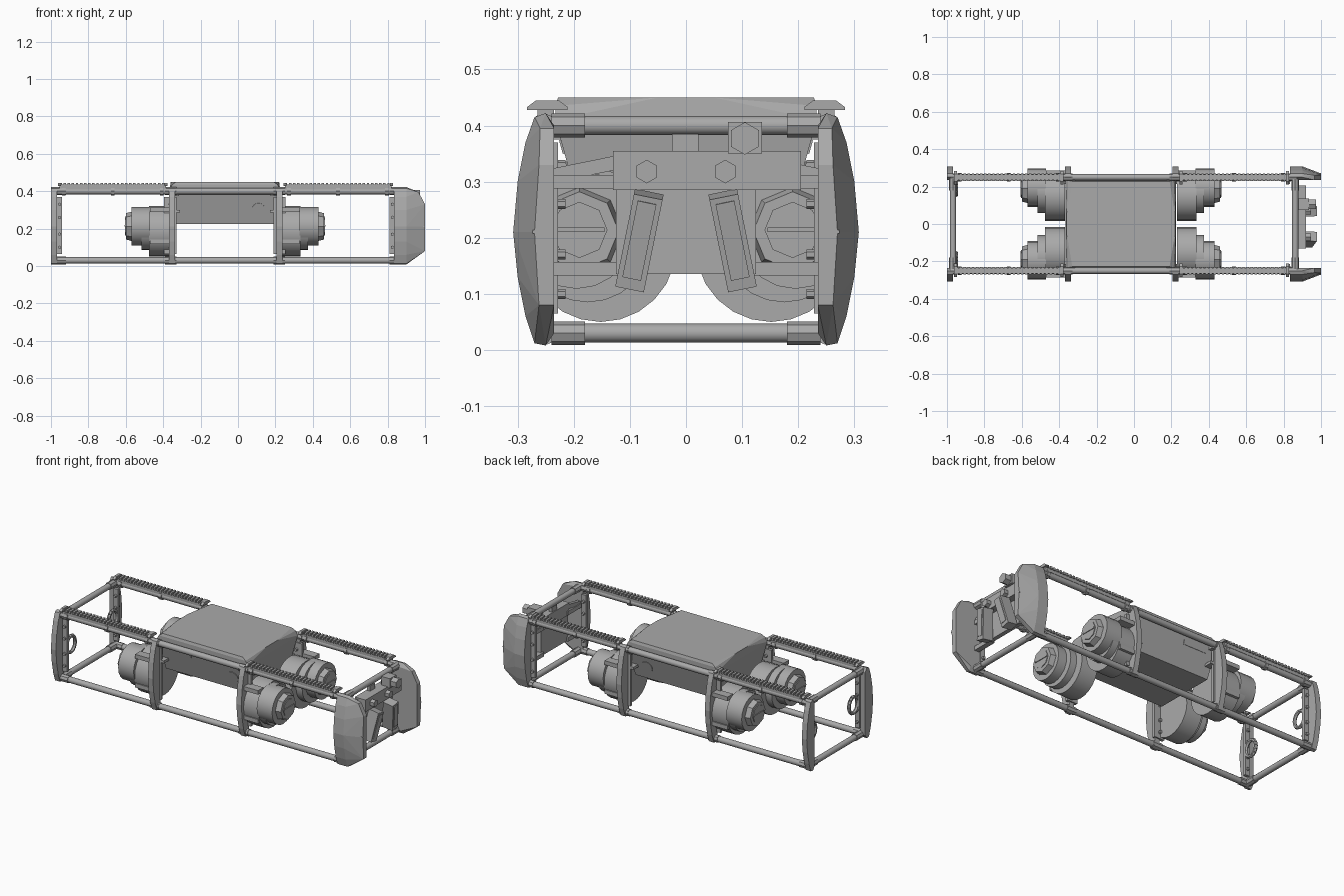
import bpy, bmesh, math
from mathutils import Vector, Matrix

old = bpy.data.objects.get("Cube")
if old:
    bpy.data.objects.remove(old, do_unlink=True)

grey = bpy.data.materials.new("frame grey")
grey.use_nodes = True
COLOUR = (0.4, 0.4, 0.4, 1)
grey.diffuse_color = COLOUR
grey.node_tree.nodes["Principled BSDF"].inputs["Base Color"].default_value = COLOUR

MID = -0.07          # centre of the hull along x
SIDES = (-1, 1)


def finish(name, bm, smooth=False):
    bmesh.ops.recalc_face_normals(bm, faces=bm.faces)
    mesh = bpy.data.meshes.new(name)
    bm.to_mesh(mesh)
    bm.free()
    mesh.materials.append(grey)
    ob = bpy.data.objects.new(name, mesh)
    bpy.context.collection.objects.link(ob)
    if smooth:
        bpy.ops.object.select_all(action="DESELECT")
        ob.select_set(True)
        bpy.context.view_layer.objects.active = ob
        bpy.ops.object.shade_smooth_by_angle(angle=math.radians(35))
    return ob


def add_box(bm, x, y, z, tilt=None):
    """Box from (min, max) pairs, optionally tilted about its centre."""
    spans = [sorted(p) for p in (x, y, z)]
    mid = Vector([sum(p) / 2 for p in spans])
    size = [p[1] - p[0] for p in spans]
    m = Matrix.Translation(mid) @ (tilt or Matrix()) @ Matrix.Diagonal((*size, 1))
    bmesh.ops.create_cube(bm, size=1, matrix=m)


def box(name, x, y, z, tilt=None):
    bm = bmesh.new()
    add_box(bm, x, y, z, tilt)
    return finish(name, bm)


def add_rod(bm, a, b, r, sides=12, r2=None):
    a, b = Vector(a), Vector(b)
    rot = (b - a).to_track_quat("Z", "Y").to_matrix().to_4x4()
    bmesh.ops.create_cone(bm, cap_ends=True, segments=sides, radius1=r,
                          radius2=r if r2 is None else r2, depth=(b - a).length,
                          matrix=Matrix.Translation((a + b) / 2) @ rot)


def rod(name, a, b, r, sides=12, r2=None):
    bm = bmesh.new()
    add_rod(bm, a, b, r, sides, r2)
    return finish(name, bm, smooth=sides > 8)


def hull(name, points):
    bm = bmesh.new()
    for p in points:
        bm.verts.new(p)
    bmesh.ops.convex_hull(bm, input=bm.verts)
    bmesh.ops.dissolve_limit(bm, angle_limit=0.02, verts=bm.verts, edges=bm.edges)
    return finish(name, bm)


def bow(side, x):
    """Outline of a side rib: straight inside, bowed outside."""
    outline = [(0.235, 0.03), (0.25, 0.008), (0.27, 0.012), (0.286, 0.06), (0.3, 0.13),
               (0.308, 0.21), (0.3, 0.3), (0.286, 0.37), (0.27, 0.415), (0.25, 0.422),
               (0.235, 0.4)]
    return [(x, side * y, z) for y, z in outline]


# Tubular frame, ribs, rails and thrusters
for s in SIDES:
    for z in (0.03, 0.4):
        rod("long_tube", (-0.985, s * 0.25, z), (0.87, s * 0.25, z), 0.017)
        for x in (-0.95, -0.36, 0.22, 0.84):
            rod("tube_collar", (x - 0.03, s * 0.25, z), (x + 0.03, s * 0.25, z), 0.021, 8)
        for x in (-0.968, 0.862):
            rod("cross_collar", (x, s * 0.18, z), (x, s * 0.24, z), 0.021, 8)

    for x in (-1.0, -0.37, 0.205, 0.835):
        hull("side_rib", bow(s, x) + bow(s, x + 0.032))

    # inner mounting strips with bolts
    for x0, x1 in ((-0.968, -0.94), (-0.395, -0.33), (0.19, 0.255), (0.81, 0.84)):
        bm = bmesh.new()
        add_box(bm, (x0, x1), (s * 0.228, s * 0.245), (0.065, 0.37))
        for z in (0.1, 0.17, 0.26, 0.33):
            xm = (x0 + x1) / 2
            add_rod(bm, (xm, s * 0.215, z), (xm, s * 0.255, z), 0.009, 6)
        finish("mounting_strip", bm)

    # toothed accessory rails with flat end caps
    for x0, x1 in ((-0.955, -0.385), (0.25, 0.82)):
        bm = bmesh.new()
        add_box(bm, (x0, x1), (s * 0.25 - 0.015, s * 0.25 + 0.015), (0.41, 0.435))
        n = 26
        step = (x1 - x0) / n
        for i in range(n):
            a = x0 + i * step
            add_box(bm, (a, a + step * 0.6), (s * 0.25 - 0.021, s * 0.25 + 0.021), (0.428, 0.443))
        finish("accessory_rail", bm)
        for f in (0.04, 0.5, 0.96):
            x = x0 + (x1 - x0) * f
            rod("rail_clamp", (x - 0.01, s * 0.25, 0.4), (x + 0.01, s * 0.25, 0.4), 0.024, 8)
        for x in (x0, x1):
            hull("rail_cap", [(x + dx, s * 0.247 + dy, z) for dx in (-0.008, 0.008)
                              for dy, z in ((-0.036, 0.428), (0.036, 0.428), (-0.036, 0.433),
                                            (0.036, 0.433), (-0.02, 0.445), (0.02, 0.445))])

    # rear lifting rings
    bm = bmesh.new()
    for i in range(16):
        a, b = (2 * math.pi * k / 16 for k in (i, i + 1))
        add_rod(bm, (-0.95, s * 0.195 + 0.04 * math.cos(a), 0.21 + 0.048 * math.sin(a)),
                (-0.95, s * 0.195 + 0.04 * math.cos(b), 0.21 + 0.048 * math.sin(b)), 0.01, 6)
    finish("lifting_ring", bm, True)

    # thrusters, mirrored fore and aft
    for e in SIDES:
        def at(d, y, z):
            return (MID + e * d, s * y, z)
        rod("thruster_duct", at(0.3, 0.152, 0.185), at(0.405, 0.152, 0.185), 0.135, 24)
        rod("thruster_ring", at(0.405, 0.175, 0.2), at(0.445, 0.175, 0.2), 0.115, 24)
        rod("thruster_drum", at(0.4, 0.195, 0.212), at(0.5, 0.195, 0.212), 0.103, 20)
        rod("thruster_cap", at(0.5, 0.19, 0.212), at(0.53, 0.19, 0.212), 0.078, 8, 0.07)
        rod("thruster_hub", at(0.528, 0.19, 0.214), at(0.534, 0.19, 0.214), 0.05, 8)
        box("thruster_hub_bar", (MID + e * 0.53, MID + e * 0.538),
            (s * 0.145, s * 0.235), (0.21, 0.218))
        for z in (0.13, 0.3):
            box("thruster_lug", (MID + e * 0.29, MID + e * 0.4),
                (s * 0.235, s * 0.285), (z - 0.012, z + 0.012))

# Transverse tubes at both ends
for x in (-0.968, 0.862):
    for z in (0.03, 0.4):
        rod("cross_tube", (x, -0.24, z), (x, 0.24, z), 0.017)

# Central hull with clipped top corners and a narrower underside
pts = []
for e in SIDES:
    for s in SIDES:
        for d, y, z in ((0.29, 0.05, 0.45), (0.255, 0.1, 0.45), (0.26, 0.228, 0.45),
                        (0.282, 0.233, 0.435), (0.295, 0.233, 0.41), (0.27, 0.182, 0.225)):
            pts.append((MID + e * d, s * y, z))
hull("central_hull", pts)
for s in SIDES:
    lean = Matrix.Rotation(s * -0.27, 4, "X")
    box("side_slot", (-0.3, -0.15), (s * 0.215, s * 0.223), (0.35, 0.375), lean)
    rod("side_port", (0.11, s * 0.195, 0.305), (0.11, s * 0.206, 0.302), 0.035, 16)
    for x in (-0.33, 0.19):
        box("hull_hanger", (x - 0.015, x + 0.015), (s * 0.18, s * 0.25), (0.375, 0.405))
        box("hull_bracket", (x - 0.02, x + 0.02), (s * 0.15, s * 0.245), (0.285, 0.3))

# Nose: bowed bumpers each side
for s in SIDES:
    tip = [(1.0, 0.235, 0.08), (1.0, 0.262, 0.08), (1.0, 0.27, 0.21), (1.0, 0.262, 0.33),
           (1.0, 0.235, 0.33), (0.965, 0.235, 0.395), (0.965, 0.26, 0.395)]
    hull("nose_bumper", bow(s, 0.867) + bow(s, 0.9) + [(x, s * y, z) for x, y, z in tip])
    box("bumper_seam", (0.99, 1.0), (s * 0.266, s * 0.274), (0.208, 0.214))
    for z in (0.3, 0.145):
        box("nose_arm", (0.845, 0.875), (s * 0.11, s * 0.24), (z - 0.012, z + 0.012))
    box("nose_gusset", (0.85, 0.87), (s * 0.12, s * 0.24), (0.31, 0.335),
        Matrix.Rotation(s * -0.2, 4, "X"))
    # light bars leaning inward at the top
    slant = Matrix.Rotation(s * 0.2, 4, "X") @ Matrix.Rotation(0.15, 4, "Y")
    box("light_bar", (0.9, 0.965), (s * 0.057, s * 0.109), (0.11, 0.28), slant)
    box("light_lens", (0.961, 0.969), (s * 0.066, s * 0.1), (0.125, 0.265), slant)
    rod("nose_bolt", (0.9, s * 0.07, 0.318), (0.945, s * 0.07, 0.318), 0.021, 6)

# Nose: centre panel, shelf and camera
box("nose_panel", (0.855, 0.88), (-0.125, 0.125), (0.135, 0.3))
box("nose_shelf", (0.85, 0.92), (-0.13, 0.205), (0.285, 0.355))
box("camera_post", (0.87, 0.905), (0.085, 0.125), (0.35, 0.38))
box("camera_mount", (0.88, 0.935), (0.075, 0.135), (0.35, 0.406))
rod("camera_lens", (0.93, 0.105, 0.377), (0.972, 0.105, 0.377), 0.029, 6)
box("shelf_tab", (0.855, 0.875), (-0.025, 0.022), (0.35, 0.385))
